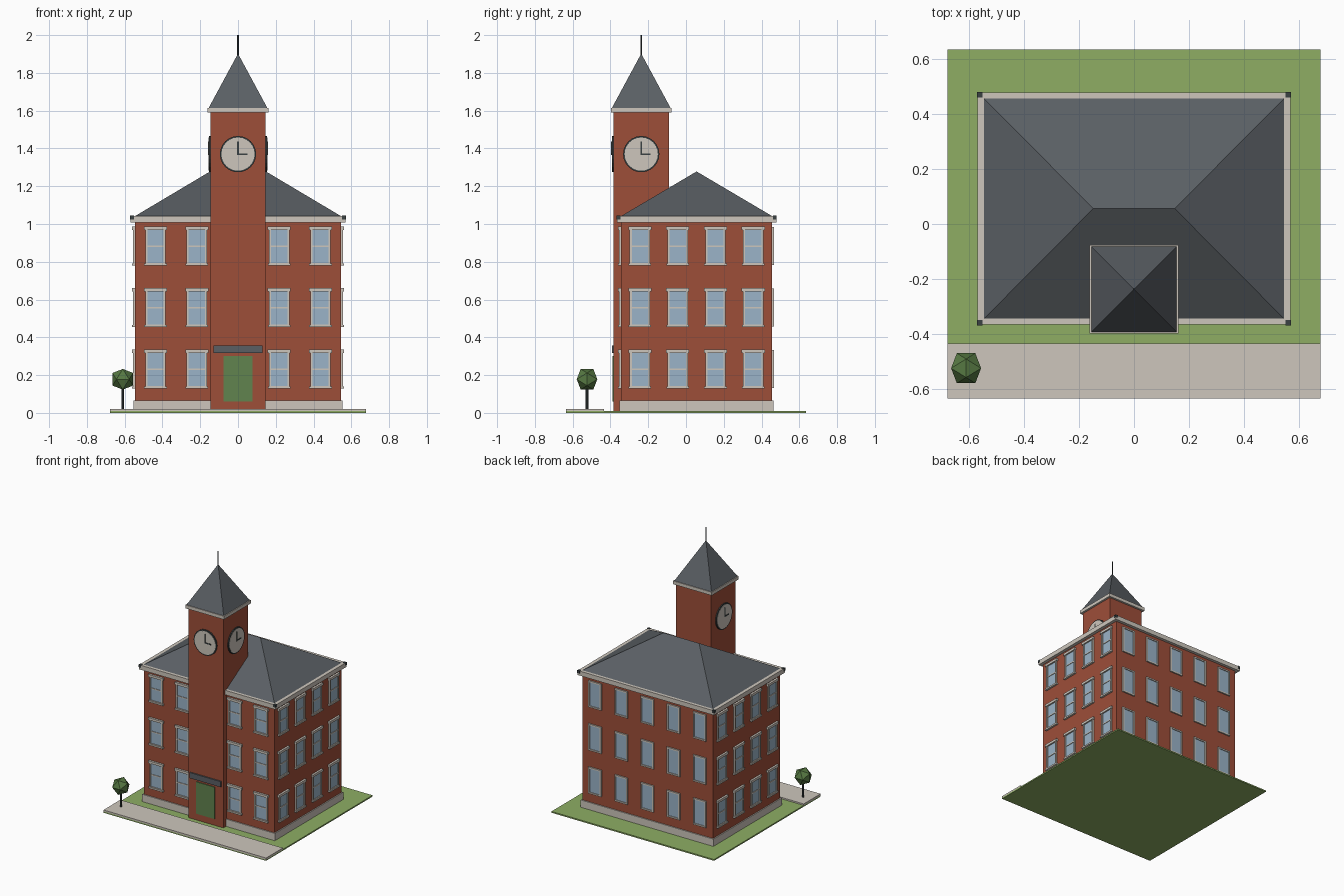
import bpy, bmesh, math
from mathutils import Matrix, Vector

if "Cube" in bpy.data.objects:
    bpy.data.objects.remove(bpy.data.objects["Cube"])


def mat(name, r, g, b):
    m = bpy.data.materials.new(name)
    lin = [(c / 255 / 12.92 if c < 11 else ((c / 255 + 0.055) / 1.055) ** 2.4) for c in (r, g, b)]
    m.diffuse_color = (*lin, 1)
    m.use_nodes = True
    m.node_tree.nodes["Principled BSDF"].inputs["Base Color"].default_value = m.diffuse_color
    return m


BRICK = mat("red_brick", 158, 78, 57)
STONE = mat("pale_stone", 205, 198, 188)
SLATE = mat("slate_grey", 90, 95, 100)
GLASS = mat("window_blue", 155, 180, 200)
GRASS = mat("grass_green", 142, 174, 100)
DOOR = mat("door_green", 97, 131, 78)
LEAF = mat("leaf_green", 86, 120, 66)
IRON = mat("dark_iron", 58, 65, 66)


def finish(name, bm, material, M=Matrix()):
    bm.transform(M)
    bmesh.ops.recalc_face_normals(bm, faces=bm.faces)
    me = bpy.data.meshes.new(name)
    bm.to_mesh(me)
    bm.free()
    me.materials.append(material)
    ob = bpy.data.objects.new(name, me)
    bpy.context.collection.objects.link(ob)
    return ob


def boxes(name, material, spans, M=Matrix()):
    """One object made of boxes given as (x0, x1, y0, y1, z0, z1)."""
    bm = bmesh.new()
    for x0, x1, y0, y1, z0, z1 in spans:
        T = Matrix.Translation(((x0 + x1) / 2, (y0 + y1) / 2, (z0 + z1) / 2))
        bmesh.ops.create_cube(bm, size=1, matrix=T @ Matrix.Diagonal((x1 - x0, y1 - y0, z1 - z0, 1)))
    return finish(name, bm, material, M)


def hull(name, material, points):
    bm = bmesh.new()
    for p in points:
        bm.verts.new(p)
    bmesh.ops.convex_hull(bm, input=bm.verts)
    bmesh.ops.dissolve_limit(bm, angle_limit=0.01, verts=bm.verts, edges=bm.edges)
    return finish(name, bm, material)


def disc(name, material, r, y0, y1, z, M, sides=24):
    """Cylinder along local y, used on a wall whose outside is -y."""
    bm = bmesh.new()
    R = Matrix.Translation((0, (y0 + y1) / 2, z)) @ Matrix.Rotation(math.pi / 2, 4, 'X')
    bmesh.ops.create_cone(bm, cap_ends=True, segments=sides, radius1=r, radius2=r, depth=abs(y1 - y0), matrix=R)
    return finish(name, bm, material, M)


def rod(name, r, x, y, z0, z1):
    bm = bmesh.new()
    bmesh.ops.create_cone(bm, cap_ends=True, segments=8, radius1=r, radius2=r, depth=z1 - z0,
                          matrix=Matrix.Translation((x, y, (z0 + z1) / 2)))
    return finish(name, bm, IRON)


def wall(cx, cy, half, turn):
    """Local frame of a wall: origin on its face, x to the viewer's right, -y outward."""
    return Matrix.Translation((cx, cy, 0)) @ Matrix.Rotation(turn, 4, 'Z') @ Matrix.Translation((0, -half, 0))


# Site
boxes("lawn", GRASS, [(-.678, .678, -.634, .634, 0, .01)])
boxes("pavement", STONE, [(-.678, .678, -.634, -.434, .008, .021)])

# Main block, plinth, cornice
CY, HX, HY = .056, .545, .4
boxes("main_block", BRICK, [(-HX, HX, CY - HY, CY + HY, .01, 1.01)])
boxes("plinth", STONE, [(-HX - .008, HX + .008, CY - HY - .008, CY + HY + .008, .01, .065)])
EX, EY = HX + .024, HY + .022
boxes("cornice", STONE, [(-EX, EX, CY - EY, CY + EY, 1.008, 1.042)])
boxes("cornice_corners", IRON, [
    (sx * (EX - .008) - .01, sx * (EX - .008) + .01, CY + sy * (EY - .008) - .01, CY + sy * (EY - .008) + .01, 1.024, 1.044)
    for sx in (-1, 1) for sy in (-1, 1)])

# Hipped roof
hull("main_roof", SLATE,
     [(sx * HX, CY + sy * HY, 1.042) for sx in (-1, 1) for sy in (-1, 1)] + [(-.148, CY, 1.278), (.148, CY, 1.278)])


# Windows on each facade
def windows(side, M, columns, detailed):
    frames, glass, trims = [], [], []
    for u in columns:
        for row in range(3):
            b = .132 + row * .3255
            t, w, f = b + .2, .054, .011
            glass.append((u - w + f, u + w - f, -.004, .002, b + f, t - f))
            frames += [(u - w, u - w + f, -.01, .002, b, t), (u + w - f, u + w, -.01, .002, b, t),
                       (u - w + f, u + w - f, -.01, .002, b, b + f), (u - w + f, u + w - f, -.01, .002, t - f, t)]
            if detailed:
                m = (b + t) / 2
                frames.append((u - w + f, u + w - f, -.008, .002, m - .004, m + .004))
                trims += [(u - w - .007, u + w + .007, -.015, .002, t - .014, t + .004),
                          (u - w - .006, u + w + .006, -.015, .002, b - .004, b + .008)]
    boxes(side + "_window_glass", GLASS, glass, M)
    boxes(side + "_window_frames", STONE, frames, M)
    if trims:
        boxes(side + "_sills_and_lintels", STONE, trims, M)


long_cols = [-.437, -.218, .218, .437]
short_cols = [-.3, -.1, .1, .3]
windows("front", wall(0, CY, HY, 0), long_cols, True)
windows("right", wall(0, CY, HX, math.pi / 2), short_cols, True)
windows("left", wall(0, CY, HX, -math.pi / 2), short_cols, True)
windows("back", wall(0, CY, HY, math.pi), long_cols + [0], False)

# Clock tower
TY, TH = -.237, .146
boxes("tower", BRICK, [(-TH, TH, TY - TH, TY + TH, .01, 1.6)])
boxes("tower_cornice", STONE, [(-.161, .161, TY - .161, TY + .161, 1.59, 1.615)])
hull("tower_roof", SLATE,
     [(sx * .155, TY + sy * .155, 1.615) for sx in (-1, 1) for sy in (-1, 1)] + [(0, TY, 1.902)])
rod("spire", .004, 0, TY, 1.88, 2.0)

# Clocks on three tower sides
for side, turn in (("front", 0), ("right", math.pi / 2), ("left", -math.pi / 2)):
    M = wall(0, TY, TH, turn)
    disc(side + "_clock_rim", IRON, .096, .002, -.008, 1.37, M)
    disc(side + "_clock_face", STONE, .088, -.006, -.010, 1.37, M)
    boxes(side + "_clock_hands", IRON, [(-.004, .004, -.013, -.009, 1.366, 1.437),
                                        (-.004, .05, -.013, -.009, 1.366, 1.374)], M)

# Entrance
F = TY - TH
boxes("door", DOOR, [(-.077, .077, F - .006, F + .002, .06, .3)])
boxes("sign_board", SLATE, [(-.13, .13, F - .01, F + .002, .316, .358)])

# Tree with a twenty-sided crown
TX, TYY, TZ, a, b = -.61, -.524, .178, .0335, .0545
rod("tree_trunk", .007, TX, TYY, .02, .15)
crown = []
for s in (-a, a):
    for t in (-b, b):
        crown += [(s, t, 0), (0, s, t), (t, 0, s)]
hull("tree_crown", LEAF, [Vector(p) + Vector((TX, TYY, TZ)) for p in crown])
